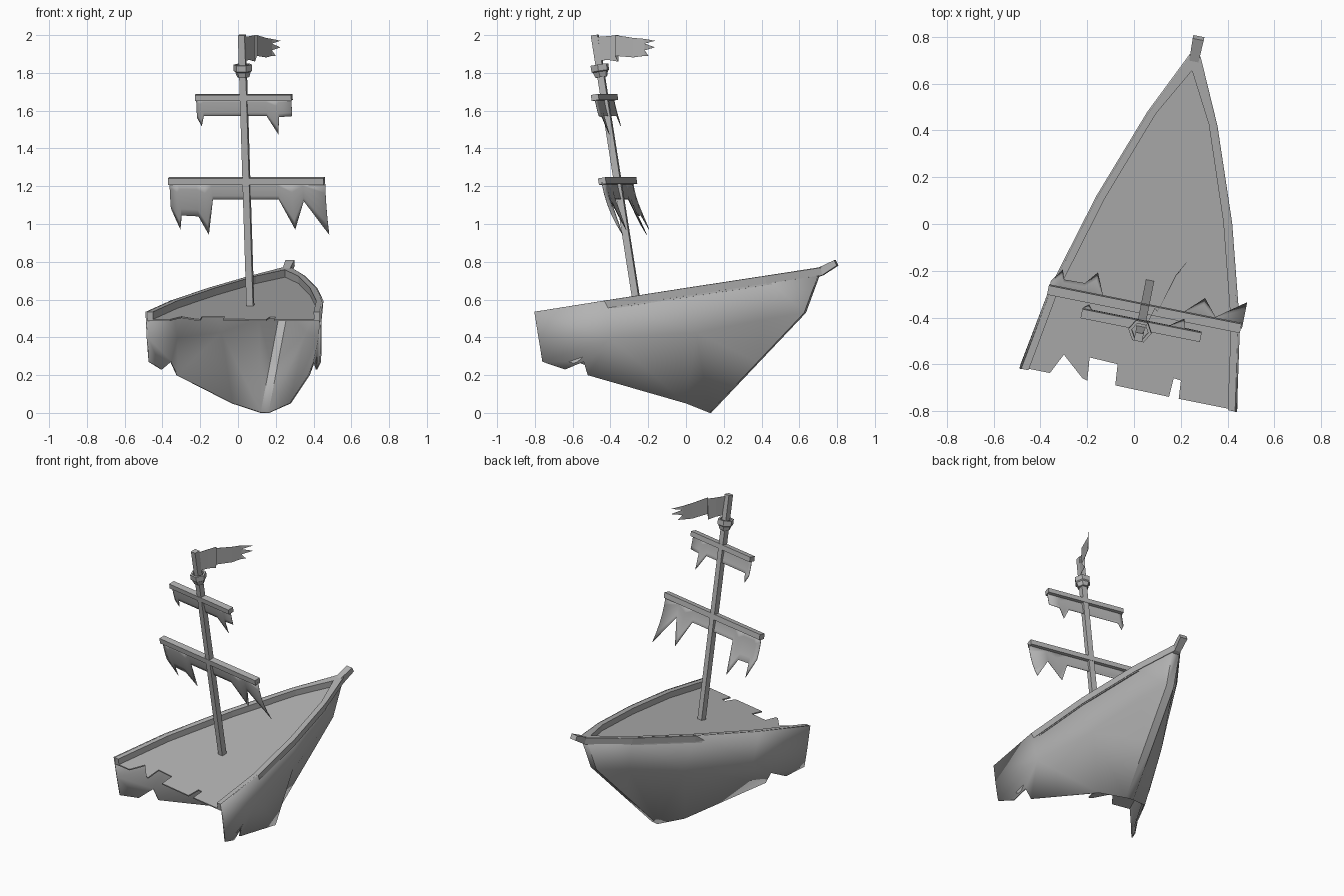
import bpy, bmesh, math
from mathutils import Matrix

if "Cube" in bpy.data.objects:
    bpy.data.objects.remove(bpy.data.objects["Cube"])

# The wreck is built level (x across, y toward the bow, z up from the rail), then tilted
TILT = (Matrix.Translation((-0.025, -0.71, 0.535))
        @ Matrix.Rotation(math.radians(-11.3), 4, 'Z')
        @ Matrix.Rotation(math.radians(9.1), 4, 'X'))

grey = bpy.data.materials.new("weathered_grey")
grey.diffuse_color = (0.45, 0.45, 0.45, 1)
grey.use_nodes = True
grey.node_tree.nodes["Principled BSDF"].inputs["Base Color"].default_value = grey.diffuse_color


def make(name, verts, faces, thickness=0, smooth=False, tilted=True):
    """Mesh object from points and faces, optionally thickened and smoothed."""
    bm = bmesh.new()
    vs = [bm.verts.new(v) for v in verts]
    for f in faces:
        bm.faces.new([vs[i] for i in f])
    bmesh.ops.remove_doubles(bm, verts=bm.verts, dist=0.0005)
    bmesh.ops.recalc_face_normals(bm, faces=bm.faces)
    me = bpy.data.meshes.new(name)
    bm.to_mesh(me)
    bm.free()
    me.materials.append(grey)
    ob = bpy.data.objects.new(name, me)
    bpy.context.collection.objects.link(ob)
    if tilted:
        ob.matrix_world = TILT
    if smooth:
        bpy.ops.object.select_all(action='DESELECT')
        ob.select_set(True)
        bpy.context.view_layer.objects.active = ob
        bpy.ops.object.shade_smooth_by_angle(angle=math.radians(30))
    if thickness:
        mod = ob.modifiers.new("thickness", 'SOLIDIFY')
        mod.thickness = thickness
        mod.offset = -1
    return ob


def box(name, x0, x1, y0, y1, z0, z1):
    verts = [(x, y, z) for x in (x0, x1) for y in (y0, y1) for z in (z0, z1)]
    return make(name, verts, [(0, 1, 3, 2), (4, 5, 7, 6), (0, 1, 5, 4),
                              (2, 3, 7, 6), (0, 2, 6, 4), (1, 3, 7, 5)])


# Hull: rail, mid line, then the broken lower edge and the stem
rail = [(.474, 0, 0), (.414, .37, 0), (.296, .797, 0), (.153, 1.197, 0), (.025, 1.475, 0)]
mid = [(.472, 0, -.14), (.388, .37, -.2), (.235, .8, -.24), (.10, 1.15, -.225), (.025, 1.349, -.221)]
low = [(.466, 0, -.268), (.422, .106, -.326), (.39, .205, -.30), (.36, .209, -.373),
       (.16, .669, -.598), (.025, .76, -.663), (.025, 1.06, -.438)]
half = rail + mid + low
side = [(i, i + 1, i + 6, i + 5) for i in range(4)]
side += [(5, 10, 11, 12, 6), (12, 13, 6), (6, 13, 14, 7), (7, 14, 15), (7, 15, 16, 8), (8, 16, 9)]
n = len(half)
stem = [(a, b, b + n, a + n) for a, b in ((15, 16), (16, 9), (9, 4))]
make("hull", half + [(-x, y, z) for x, y, z in half],
     side + [tuple(i + n for i in reversed(f)) for f in side] + stem, 0.008, True)

# Rails: a square band along each top edge of the hull
inner = [(.434, 0), (.375, .37), (.257, .797), (.115, 1.197), (0, 1.41)]
for label, m in (("right", 1), ("left", -1)):
    verts = []
    for (ox, oy, _), (ix, iy) in zip(rail, inner):
        verts += [(m * ox, oy, 0), (m * ix, iy, 0), (m * ix, iy, -.04), (m * (ox - .006), oy, -.04)]
    faces = [(4 * i + j, 4 * i + (j + 1) % 4, 4 * i + 4 + (j + 1) % 4, 4 * i + 4 + j)
             for i in range(4) for j in range(4)]
    make(label + "_rail", verts, faces + [(0, 1, 2, 3), (16, 17, 18, 19)])
make("bow_cap", [(-.025, 1.475, 0), (.025, 1.475, 0), (0, 1.41, 0)], [(0, 1, 2)])

# Deck with a splintered open end
jag = [(-.342, 0), (-.299, .09), (-.201, .005), (-.179, 0), (-.189, .10), (-.066, .095),
       (-.058, .003), (.177, 0), (.181, .083), (.213, .079), (.219, 0)]
edge = [(x + .03, y) for x, y in inner[:-1]]
outline = jag + edge + [(0, 1.43)] + [(-x, y) for x, y in reversed(edge)]
make("deck", [(x, y, -.04) for x, y in outline], [tuple(range(len(outline)))], 0.008)

# Bowsprit stub, turned up at the tip
prof = [(1.44, -.045), (1.45, 0), (1.552, .028), (1.562, -.002), (1.475, -.04)]
k = len(prof)
make("bowsprit", [(s * (.02 if i < 2 or i == 4 else .024), y, z)
                  for s in (-1, 1) for i, (y, z) in enumerate(prof)],
     [tuple(range(k)), tuple(range(k, 2 * k))]
     + [(i, (i + 1) % k, (i + 1) % k + k, i + k) for i in range(k)])

# Mast and yards
MY = 0.46
box("mast", -.018, .018, MY - .018, MY + .018, -.05, 1.41)
box("lower_yard", -.42, .42, MY - .02, MY + .02, .61, .645)
box("upper_yard", -.26, .26, MY - .02, MY + .02, 1.06, 1.092)

# Crow's nest: six-sided cup with a collar
rings = [(.033, 1.185), (.042, 1.213), (.05, 1.218), (.05, 1.252), (.036, 1.252), (.036, 1.23)]
verts = [(r * math.cos(a * math.pi / 3), MY + r * math.sin(a * math.pi / 3), z)
         for r, z in rings for a in range(6)]
faces = [(6 * i + a, 6 * i + (a + 1) % 6, 6 * i + 6 + (a + 1) % 6, 6 * i + 6 + a)
         for i in range(len(rings) - 1) for a in range(6)]
make("crows_nest", verts, faces + [tuple(range(6)), tuple(range(30, 36))])


# Torn sails: columns hang from the yard and sweep toward the bow
def sail(name, top, cols, rows=5):
    verts = []
    for x, bottom in cols:
        for r in range(rows + 1):
            drop = (top - bottom) * r / rows
            verts.append((x, MY + .8 * drop * drop, top - drop))
    w = rows + 1
    make(name, verts, [(c * w + r, c * w + r + 1, c * w + w + r + 1, c * w + w + r)
                       for c in range(len(cols) - 1) for r in range(rows)], 0.003, True)


sail("lower_sail", .62, [(-.415, .48), (-.375, .36), (-.36, .44), (-.27, .435), (-.225, .33),
                         (-.185, .53), (.17, .53), (.245, .36), (.305, .52), (.425, .33)])
sail("upper_sail", 1.07, [(-.257, .965), (-.235, .92), (-.22, .975), (.12, .975),
                          (.175, .873), (.185, .97), (.257, .975)])

# Ragged flag: waving columns (x, y, top, bottom) and three tails
cols = [(.035, -.475, 1.99, 1.865), (.065, -.41, 1.995, 1.868), (.09, -.36, 2.0, 1.86),
        (.10, -.375, 2.0, 1.89), (.15, -.28, 1.985, 1.882), (.18, -.22, 1.98, 1.89)]
verts = [(x, y, z) for x, y, t, b in cols for z in (t, b)]
faces = [(2 * i, 2 * i + 1, 2 * i + 3, 2 * i + 2) for i in range(len(cols) - 1)]
for hi, lo, tip in ((1.98, 1.955, (.225, -.165, 1.97)), (1.955, 1.92, (.225, -.165, 1.935)),
                    (1.92, 1.89, (.2, -.2, 1.89))):
    i = len(verts)
    verts += [(.18, -.22, hi), (.18, -.22, lo), tip]
    faces.append((i, i + 1, i + 2))
make("flag", verts, faces, 0.002, tilted=False)
